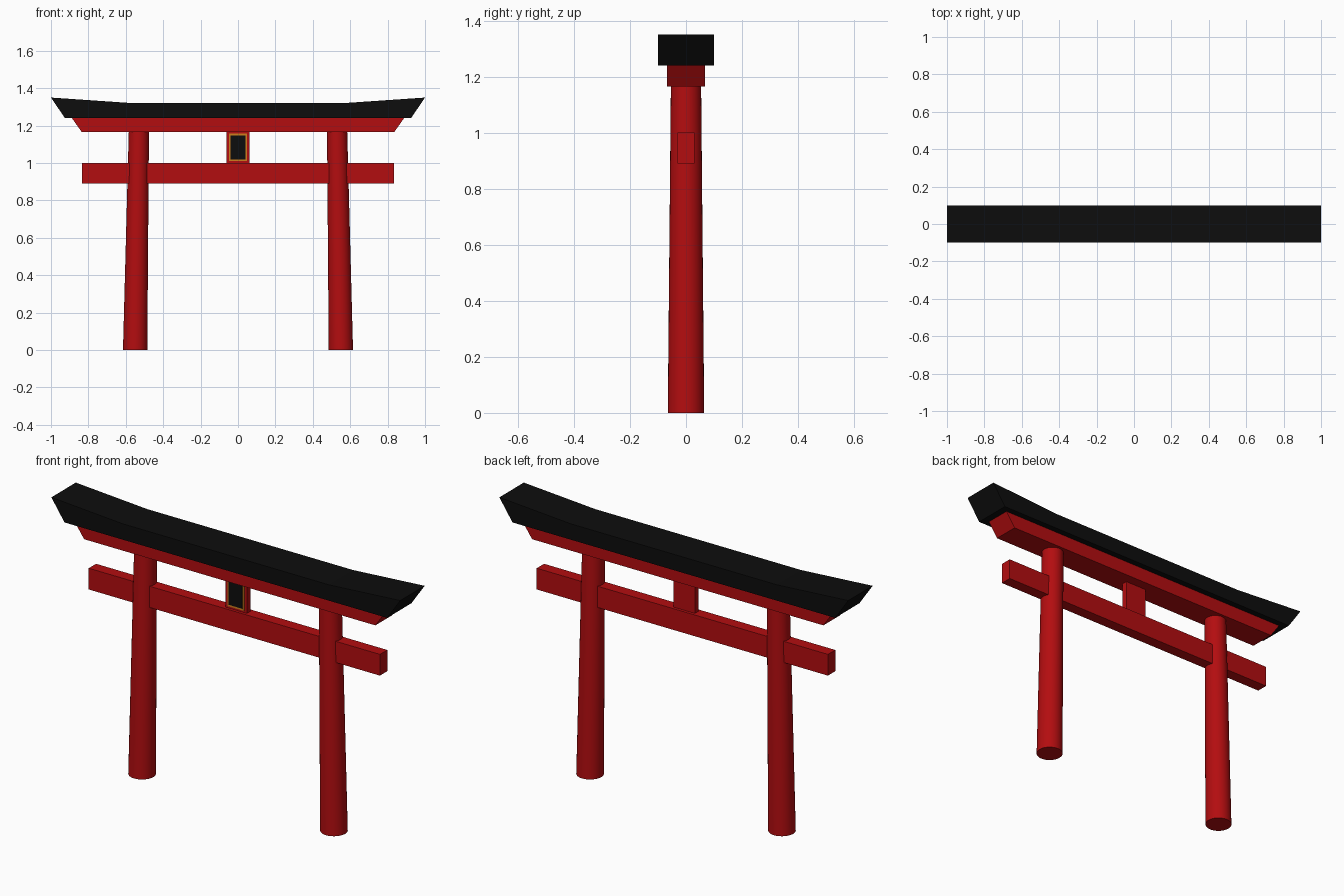
import bpy
import bmesh
from mathutils import Matrix

cube = bpy.data.objects.get("Cube")
if cube:
    bpy.data.objects.remove(cube, do_unlink=True)


def material(name, r, g, b):
    m = bpy.data.materials.new(name)
    m.use_nodes = True
    m.diffuse_color = (r, g, b, 1)
    m.node_tree.nodes["Principled BSDF"].inputs["Base Color"].default_value = (r, g, b, 1)
    return m


red = material("vermilion red", 0.45, 0.004, 0.005)
black = material("roof black", 0.004, 0.004, 0.004)
gold = material("gold", 0.62, 0.21, 0.012)


def add_object(name, bm, mat):
    bmesh.ops.recalc_face_normals(bm, faces=bm.faces)
    mesh = bpy.data.meshes.new(name)
    bm.to_mesh(mesh)
    bm.free()
    mesh.materials.append(mat)
    obj = bpy.data.objects.new(name, mesh)
    bpy.context.collection.objects.link(obj)
    return obj


def prism(name, half_profile, y0, y1, mat):
    """Mirror a right-hand (x, z) outline, listed bottom to top, and extrude it along y."""
    outline = half_profile + [(-x, z) for x, z in reversed(half_profile)]
    bm = bmesh.new()
    face = bm.faces.new([bm.verts.new((x, y0, z)) for x, z in outline])
    ext = bmesh.ops.extrude_face_region(bm, geom=[face])
    moved = [g for g in ext["geom"] if isinstance(g, bmesh.types.BMVert)]
    bmesh.ops.translate(bm, verts=moved, vec=(0, y1 - y0, 0))
    return add_object(name, bm, mat)


def block(name, half_x, z0, z1, y0, y1, mat):
    return prism(name, [(half_x, z0), (half_x, z1)], y0, y1, mat)


# Roof beam with upswept ends, and the lintel beneath it
prism("roof_beam", [(0.925, 1.24), (1.0, 1.35), (0.59, 1.322)], -0.1, 0.1, black)
prism("upper_lintel", [(0.835, 1.165), (0.888, 1.24)], -0.068, 0.068, red)

# Tie beam through both pillars
block("tie_beam", 0.835, 0.89, 1.0, -0.03, 0.03, red)

# Tapered round pillars leaning inwards with level ends
HEIGHT = 1.167
for side, label in ((1, "left"), (-1, "right")):
    bm = bmesh.new()
    bmesh.ops.create_cone(bm, cap_ends=True, segments=32, radius1=0.065,
                          radius2=0.054, depth=HEIGHT,
                          matrix=Matrix.Translation((0, 0, HEIGHT / 2)))
    for v in bm.verts:
        v.co.x += side * (0.55 - 0.02 * v.co.z / HEIGHT)
    pillar = add_object(label + "_pillar", bm, red)
    bpy.ops.object.select_all(action="DESELECT")
    pillar.select_set(True)
    bpy.context.view_layer.objects.active = pillar
    bpy.ops.object.shade_smooth_by_angle()

# Hanging plaque with a gilt border and a dark centre on the front
block("plaque", 0.062, 1.0, 1.165, -0.015, 0.015, red)
block("plaque_border", 0.048, 1.01, 1.157, -0.018, -0.014, gold)
block("plaque_panel", 0.039, 1.02, 1.147, -0.021, -0.017, black)
